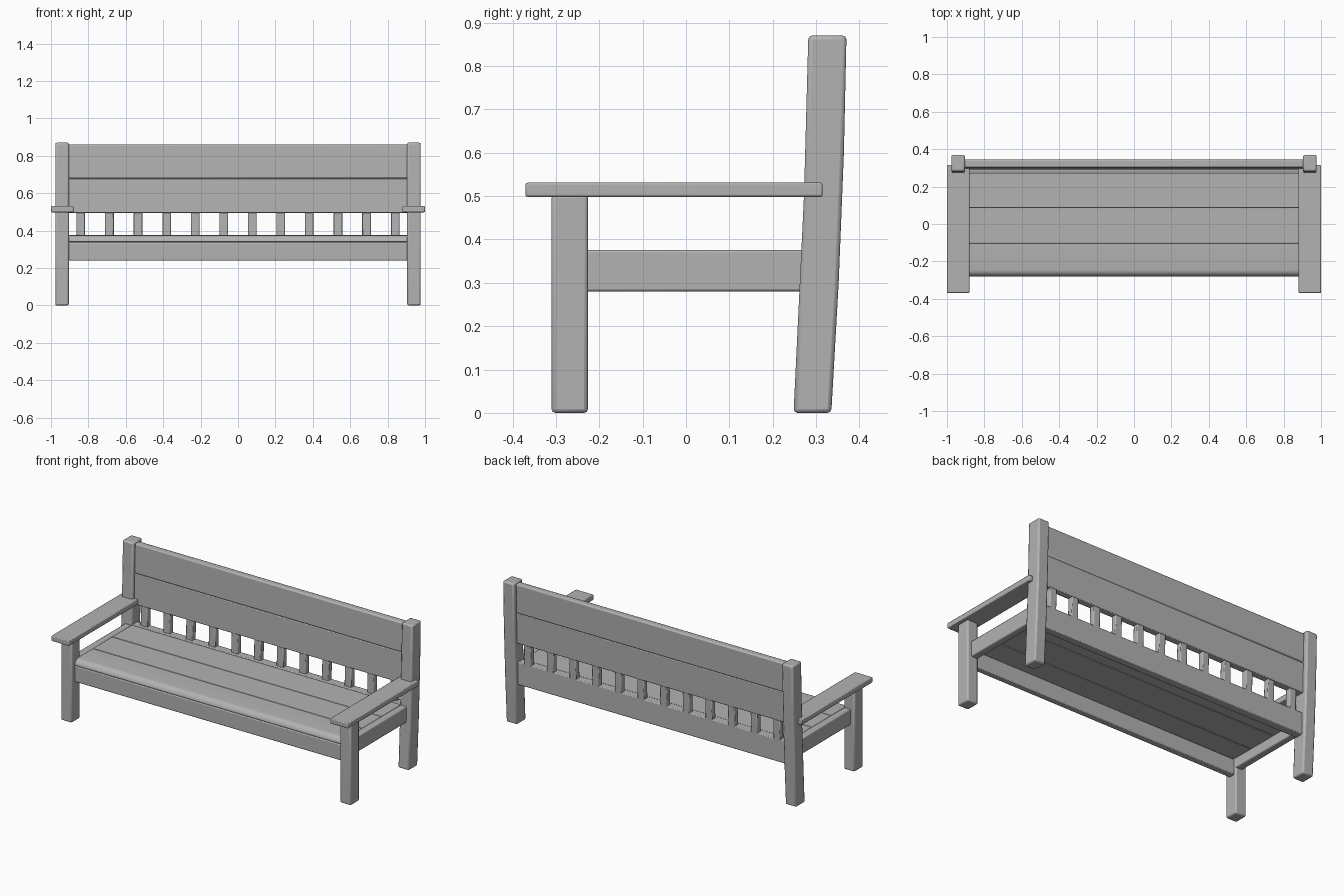
import bpy
import bmesh
import math

cube = bpy.data.objects.get("Cube")
if cube:
    bpy.data.objects.remove(cube, do_unlink=True)

GREY = (0.45, 0.45, 0.45, 1.0)
wood = bpy.data.materials.new("weathered_grey_wood")
wood.use_nodes = True
wood.diffuse_color = GREY
wood.node_tree.nodes["Principled BSDF"].inputs["Base Color"].default_value = GREY


def prism(name, x0, x1, profile, bevel=0.006):
    """Extrude a (y, z) profile from x0 to x1 and soften its sharp edges."""
    bm = bmesh.new()
    face = bm.faces.new([bm.verts.new((x0, y, z)) for y, z in profile])
    ext = bmesh.ops.extrude_face_region(bm, geom=[face])
    moved = [v for v in ext["geom"] if isinstance(v, bmesh.types.BMVert)]
    bmesh.ops.translate(bm, verts=moved, vec=(x1 - x0, 0, 0))
    bmesh.ops.recalc_face_normals(bm, faces=bm.faces)
    mesh = bpy.data.meshes.new(name)
    bm.to_mesh(mesh)
    bm.free()
    mesh.materials.append(wood)
    obj = bpy.data.objects.new(name, mesh)
    bpy.context.collection.objects.link(obj)
    mod = obj.modifiers.new("soft_edges", "BEVEL")
    mod.width = bevel
    mod.segments = 2
    mod.limit_method = "ANGLE"
    mod.angle_limit = math.radians(30)
    bpy.ops.object.select_all(action="DESELECT")
    obj.select_set(True)
    bpy.context.view_layer.objects.active = obj
    bpy.ops.object.shade_smooth_by_angle(angle=math.radians(40))
    return obj


def box(name, x0, x1, y0, y1, z0, z1, bevel=0.006, lean=0.0):
    """Box whose top is shifted back by lean."""
    return prism(name, x0, x1, [(y0, z0), (y1, z0), (y1 + lean, z1), (y0 + lean, z1)], bevel)


# Legs, posts, side rails and arms
post_profile = [(0.248, 0), (0.335, 0), (0.352, 0.3), (0.364, 0.6), (0.37, 0.87),
                (0.282, 0.87), (0.272, 0.5), (0.26, 0.25)]
for side, s in (("left", 1), ("right", -1)):
    def span(a, b):
        return sorted((s * a, s * b))
    prism(side + "_back_post", *span(0.904, 0.977), post_profile, 0.009)
    box(side + "_front_leg", *span(0.904, 0.977), -0.31, -0.226, 0, 0.505, 0.009)
    box(side + "_side_rail", *span(0.906, 0.95), -0.24, 0.275, 0.28, 0.376)
    box(side + "_arm_rest", *span(0.88, 1.0), -0.37, 0.315, 0.498, 0.531, 0.005)

# Seat: rounded front plank and two flat planks
R = 0.035
front_edge = [(-0.28 + R - R * math.cos(t * math.pi / 12), 0.34 + R * math.sin(t * math.pi / 12))
              for t in range(7)]
prism("seat_plank_front", -0.908, 0.908, [(-0.102, 0.338)] + front_edge + [(-0.102, 0.375)], 0.003)
box("seat_plank_middle", -0.908, 0.908, -0.1, 0.084, 0.338, 0.375, 0.003)
box("seat_plank_rear", -0.908, 0.908, 0.086, 0.274, 0.338, 0.375, 0.003)

# Long rails under the seat
box("front_rail", -0.91, 0.91, -0.28, -0.24, 0.24, 0.337, 0.005)
box("back_rail", -0.91, 0.91, 0.276, 0.326, 0.24, 0.378, 0.005)

# Back boards
box("back_board_lower", -0.91, 0.91, 0.292, 0.334, 0.495, 0.679, 0.004, 0.005)
box("back_board_upper", -0.91, 0.91, 0.297, 0.339, 0.68, 0.86, 0.008, 0.005)

# Short slats between the back rail and back boards
COUNT = 12
for i in range(COUNT):
    x = -0.84 + 1.68 * i / (COUNT - 1)
    box(f"back_slat_{i + 1}", x - 0.023, x + 0.023, 0.292, 0.326, 0.365, 0.51, 0.005, 0.004)
